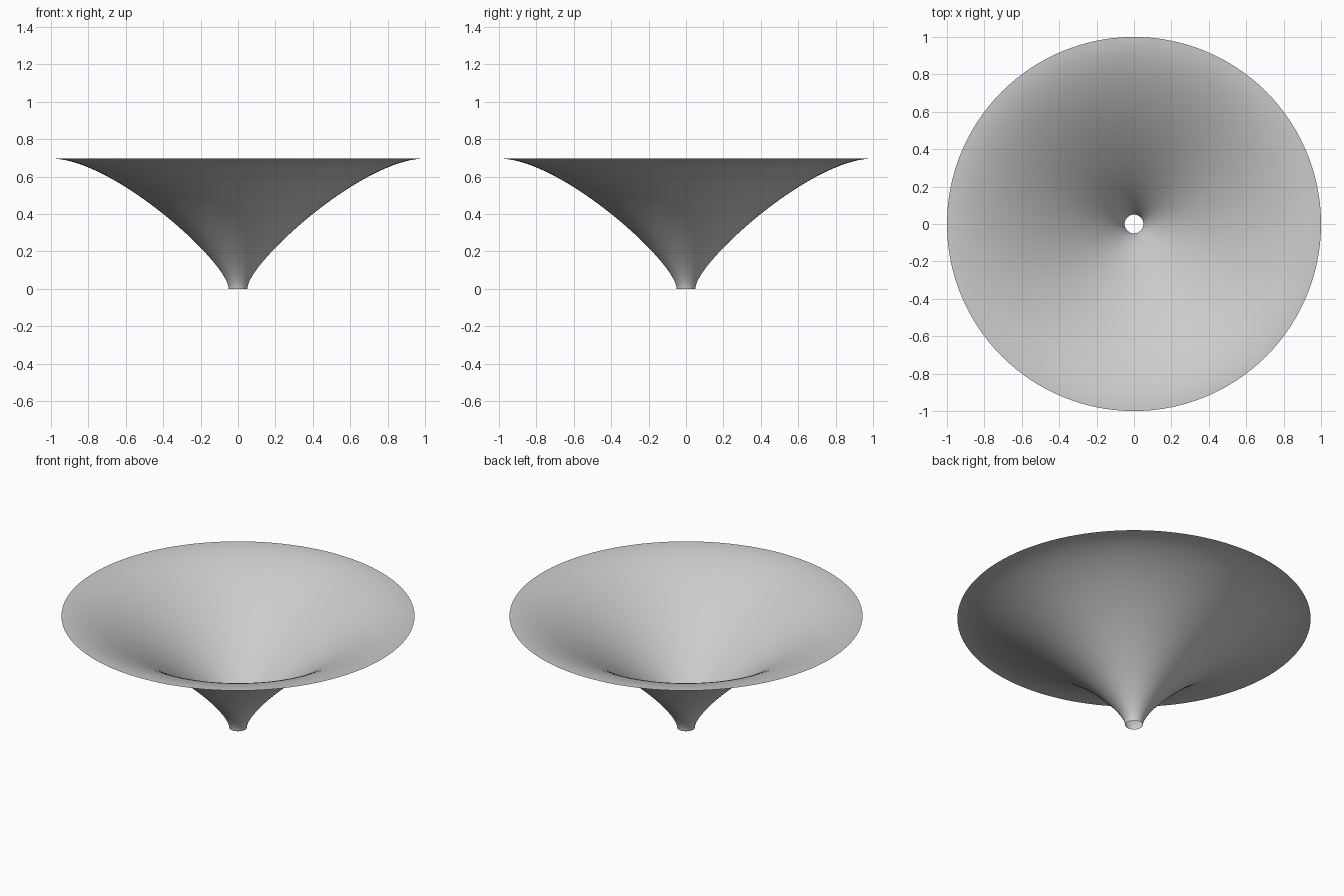
import bpy, bmesh, math
from mathutils import Vector
from mathutils.geometry import interpolate_bezier

cube = bpy.data.objects.get("Cube")
if cube:
    bpy.data.objects.remove(cube, do_unlink=True)

SEGMENTS = 128
RINGS = 40
HEIGHT = 0.697

# Plain grey material
grey = bpy.data.materials.new("grey")
grey.use_nodes = True
colour = (0.6, 0.6, 0.6, 1)
grey.diffuse_color = colour
grey.node_tree.nodes["Principled BSDF"].inputs["Base Color"].default_value = colour

# Flared profile: upright at the spout, level at the rim
profile = interpolate_bezier(Vector((0.05, 0, 0)), Vector((0.05, 0, 0.14)),
                             Vector((0.667, 0, HEIGHT)), Vector((1, 0, HEIGHT)), RINGS)

# Open funnel: a thin sheet spun around the z axis
bm = bmesh.new()
verts = [bm.verts.new(p) for p in profile]
edges = [bm.edges.new(pair) for pair in zip(verts, verts[1:])]
bmesh.ops.spin(bm, geom=verts + edges, cent=(0, 0, 0), axis=(0, 0, 1),
               angle=math.tau, steps=SEGMENTS, use_merge=True)
bmesh.ops.remove_doubles(bm, verts=bm.verts, dist=0.0001)

# Face the sheet upward into the bowl
bm.normal_update()
down = [f for f in bm.faces if f.normal.z < 0]
bmesh.ops.reverse_faces(bm, faces=down)
for face in bm.faces:
    face.smooth = True

mesh = bpy.data.meshes.new("funnel")
bm.to_mesh(mesh)
bm.free()
mesh.materials.append(grey)
funnel = bpy.data.objects.new("funnel", mesh)
bpy.context.collection.objects.link(funnel)
